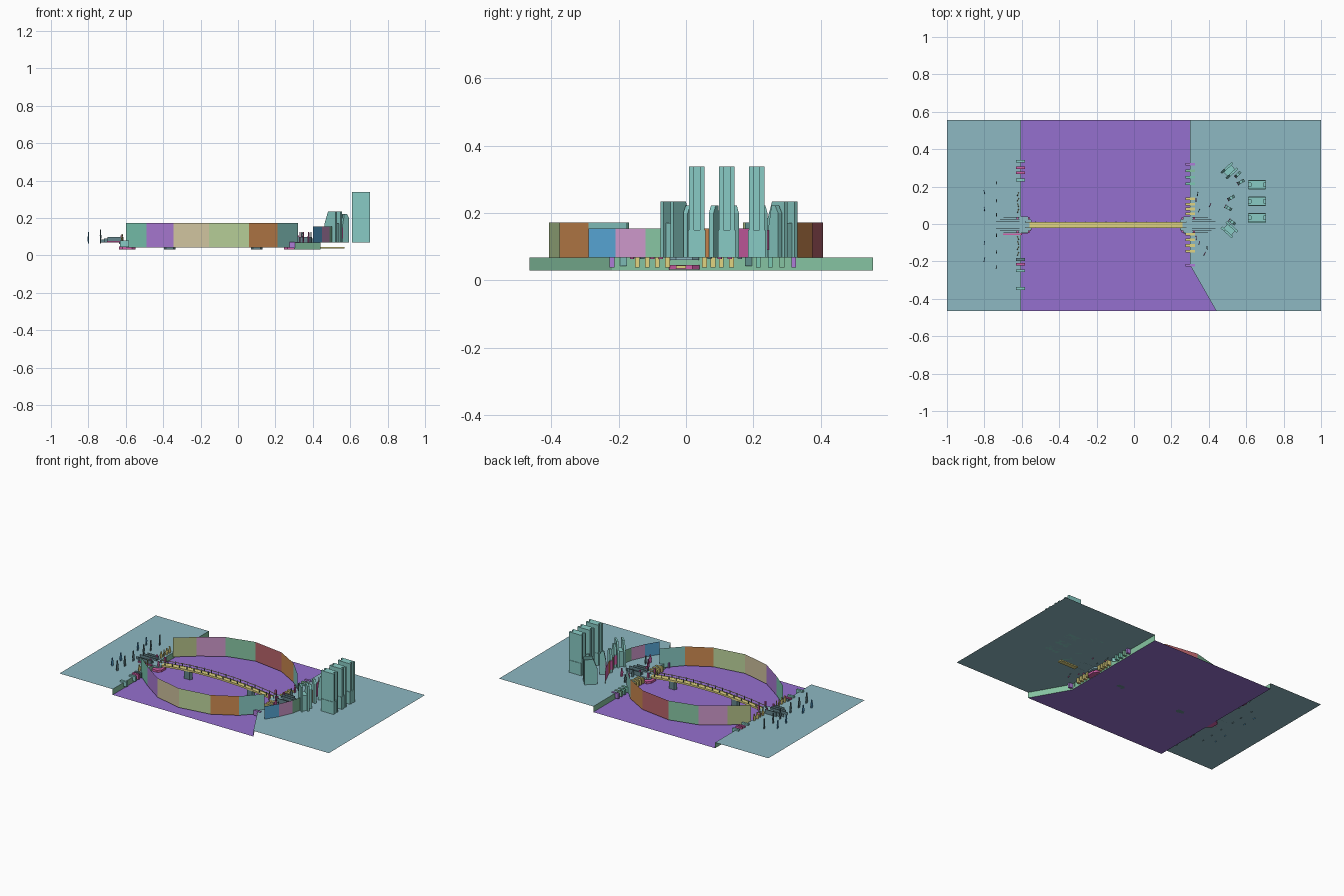
import bpy, math, random
from mathutils import Matrix, Vector

if "Cube" in bpy.data.objects:
    bpy.data.objects.remove(bpy.data.objects["Cube"])

random.seed(4)
MATS = {}
PAL = dict(teal=(.27, .48, .54), purple=(.3, .16, .62), green=(.24, .55, .36), aqua=(.25, .6, .56),
           magenta=(.65, .12, .4), yellow=(.75, .66, .22), olive=(.45, .53, .25), tan=(.62, .54, .34),
           orange=(.6, .25, .08), blue=(.1, .4, .7), pink=(.62, .32, .6), lime=(.5, .65, .33),
           red=(.5, .13, .15), slate=(.13, .24, .27), violet=(.42, .2, .68), sea=(.2, .58, .45))
GROUND, WATER = .068, .03


def mesh(name, verts, faces, colour):
    me = bpy.data.meshes.new(name)
    me.from_pydata([tuple(v) for v in verts], [], faces)
    ob = bpy.data.objects.new(name, me)
    bpy.context.collection.objects.link(ob)
    if colour not in MATS:
        MATS[colour] = bpy.data.materials.new(colour)
        MATS[colour].diffuse_color = (*PAL[colour], 1)
    me.materials.append(MATS[colour])
    return ob


def prism(name, pts, lo, hi, colour):
    """Horizontal polygon extruded upward."""
    n = len(pts)
    v = [(x, y, lo) for x, y in pts] + [(x, y, hi) for x, y in pts]
    f = [tuple(range(n))[::-1], tuple(range(n, 2 * n))]
    f += [(i, (i + 1) % n, n + (i + 1) % n, n + i) for i in range(n)]
    return mesh(name, v, f, colour)


def slab(name, prof, x, y, ang, thick, colour):
    """Upright profile (u, z) with a thickness, turned by ang about z."""
    ob = prism(name, prof, -thick / 2, thick / 2, colour)
    rot = Matrix.Rotation(ang, 4, 'Z') @ Matrix.Rotation(math.pi / 2, 4, 'X')
    ob.data.transform(Matrix.Translation((x, y, 0)) @ rot)
    return ob


def box(name, x0, x1, y0, y1, z0, z1, colour):
    return prism(name, [(x0, y0), (x1, y0), (x1, y1), (x0, y1)], z0, z1, colour)


def sheet(name, pts, z, colour):
    return mesh(name, [(x, y, z) for x, y in pts], [tuple(range(len(pts)))], colour)


def wall(name, a, b, z0, z1, colour):
    return mesh(name, [(*a, z0), (*b, z0), (*b, z1), (*a, z1)], [(0, 1, 2, 3)], colour)


# land, river and quay walls
S, N = -.465, .555
quay = [(.3, N), (.3, -.22), (.44, S)]
sheet("west_bank", [(-1, S), (-.605, S), (-.605, N), (-1, N)], GROUND, 'teal')
sheet("east_bank", [(1, S), (1, N)] + quay, GROUND, 'teal')
sheet("river", [(-.605, S), (.44, S), (.3, -.22), (.3, N), (-.605, N)], WATER, 'purple')
wall("west_quay_wall", (-.605, S), (-.605, N), WATER, GROUND, 'green')
for a, b in zip(quay, quay[1:]):
    wall("east_quay_wall", a, b, WATER, GROUND, 'green')

# oval ring of upright panels, mirrored front to back
ring = [(-.6, .17), (-.49, .26), (-.345, .36), (-.155, .407), (.06, .375), (.21, .29), (.32, .175)]
front = ['sea', 'violet', 'tan', 'lime', 'orange', 'aqua']
back = ['olive', 'pink', 'green', 'red', 'orange', 'aqua']
for side, cols in ((-1, front), (1, back)):
    for a, b, c in zip(ring, ring[1:], cols):
        wall("ring_panel", (a[0], side * a[1]), (b[0], side * b[1]), .043, .172, c)

# lower arc of panels on the east bank
arc = [(.4, .29), (.45, .21), (.49, .12), (.505, .05)]
for side, cols in ((-1, ['blue', 'pink', 'green']), (1, ['olive', 'magenta', 'orange'])):
    for a, b, c in zip(arc, arc[1:], cols):
        wall("bank_panel", (a[0], side * a[1]), (b[0], side * b[1]), GROUND, .154, c)

# arched footbridge
X0, X1, BY = -.58, .28, -.005


def arch(x):
    t = (x - (X0 + X1) / 2) / ((X1 - X0) / 2)
    return .07 + .032 * (1 - t * t)


xs = [X0 + (X1 - X0) * i / 16 for i in range(17)]


def strip(name, base, top, y, thick, colour):
    slab(name, [(x, arch(x) + base) for x in xs] + [(x, arch(x) + top) for x in reversed(xs)],
         0, y, 0, thick, colour)


strip("bridge_deck", -.012, 0, BY, .034, 'yellow')
for s in (-1, 1):
    y = BY + s * .0155
    strip("bridge_handrail", .016, .019, y, .003, 'yellow')
    for x in xs:
        box("railing_post", x - .002, x + .002, y - .002, y + .002, arch(x), arch(x) + .022, 'slate')

# bridge piers with pointed ends
for px in (-.365, .1):
    prism("bridge_pier", [(px - .03, BY), (px - .02, BY - .016), (px + .02, BY - .016),
                          (px + .03, BY), (px + .02, BY + .016), (px - .02, BY + .016)], WATER, .082, 'slate')

# landings at both ends, with footing, side rails and corner posts
for cx, out in ((-.592, -1), (.29, 1)):
    def octagon(r, q):
        return [(cx + a, BY + b) for a, b in ((r, -q), (r, q), (q, r), (-q, r), (-r, q), (-r, -q), (-q, -r), (q, -r))]
    prism("landing_footing", octagon(.045, .025), .032, .046, 'magenta')
    prism("landing", octagon(.044, .024), .06, .073, 'teal')
    for s in (-1, 1):
        for k, d in enumerate((.018, .03, .042)):
            far = cx + out * (.145 - .02 * k)
            near = cx + out * .02
            box("landing_rail", min(far, near), max(far, near), BY + s * d - .0015, BY + s * d + .0015,
                GROUND, .085 + .006 * k, 'slate')
        for dx in (-.03, .03):
            box("landing_post", cx + dx - .005, cx + dx + .005, BY + s * .035 - .005, BY + s * .035 + .005,
                .07, .105, 'magenta')
box("west_bench", -.7, -.6, -.06, -.052, GROUND, .076, 'magenta')
box("east_culvert", .44, .57, -.03, .0, .036, .044, 'yellow')

# buttresses and mooring blocks along the quays
for y, c in ((.32, 'violet'), (.285, 'green'), (.25, 'sea'), (.215, 'sea'), (.135, 'yellow'), (.105, 'yellow'),
             (.08, 'yellow'), (.055, 'yellow'), (-.055, 'yellow'), (-.085, 'yellow'), (-.115, 'yellow'),
             (-.145, 'yellow'), (-.22, 'violet')):
    box("east_buttress", .275, .325, y - .007, y + .007, .038, GROUND + .004, c)
for y, c in ((.335, 'aqua'), (.3, 'magenta'), (.275, 'magenta'), (.235, 'aqua'),
             (-.19, 'slate'), (-.215, 'magenta'), (-.25, 'aqua'), (-.345, 'aqua')):
    box("west_mooring", -.63, -.582, y - .007, y + .007, .045, .078, c)

# standing figures: thin cut-out shapes
FIG = [(-.006, 0), (.006, 0), (.01, .55), (.004, .72), (.005, .95), (0, 1), (-.005, .95), (-.004, .72), (-.01, .55)]


def figure(x, y, h, ang, colour):
    slab("standing_figure", [(u, GROUND - .004 + v * h) for u, v in FIG], x, y, ang, .004, colour)


for y in (.22, .125, .05, -.06, -.15, -.23):
    figure(-.735, y, .075, math.pi / 2 + y, 'slate')
for y in (.17, .08, -.1, -.19):
    figure(-.8, y, .06, math.pi / 2 + y, 'blue')
for y in (.16, .13, .1, .07, -.075, -.1, -.13, -.16):
    figure(-.62, y, .05, random.uniform(1, 2), 'yellow')
    figure(.35 + random.uniform(-.02, .08), y, .06, random.uniform(1, 2), random.choice(['slate', 'magenta']))


# paired-slab buildings with shouldered outlines
def building(x, y, ang, length, gap, high, shoulder, thick, cut):
    h = length / 2
    prof = [(-h, GROUND), (h, GROUND), (h, high), (-h + cut, high), (-h, shoulder)]
    side = Vector((-math.sin(ang), math.cos(ang)))
    for s in (-1, 1):
        o = side * s * gap / 2
        slab("building_side", prof, x + o.x, y + o.y, ang, thick, 'aqua')
    k = length * .35
    slab("building_core", [(-k, GROUND), (k, GROUND), (k, shoulder), (-k, shoulder)], x, y, ang, gap, 'aqua')


for y in (.0325, .121, .21):
    building(.658, y, 0, .095, .032, .338, .338, .014, 0)
    box("tower_foot", .613, .703, y - .026, y + .026, GROUND, .15, 'aqua')
    box("tower_panel", .65, .658, y - .009, y + .009, .16, .328, 'magenta')
building(.51, .285, math.radians(42), .08, .04, .235, .17, .012, .025)
building(.51, -.03, math.radians(-42), .08, .04, .235, .17, .012, .025)

# small wall pieces between the buildings
for x, y, d in ((.555, .265, 45), (.572, .225, 30), (.52, .14, 30), (.505, .085, -30), (.525, .01, -35)):
    slab("low_building", [(-.02, GROUND), (.02, GROUND), (.02, .2), (.008, .222), (-.008, .222), (-.02, .16)],
         x, y, math.radians(d), .016, 'aqua')
    slab("low_building_panel", [(-.022, .09), (-.018, .09), (-.018, .15), (-.022, .15)],
         x, y, math.radians(d), .02, 'magenta')

for m in bpy.data.materials:
    if m.users and not m.is_grease_pencil:
        m.use_nodes = True
        m.node_tree.nodes["Principled BSDF"].inputs["Base Color"].default_value = m.diffuse_color
